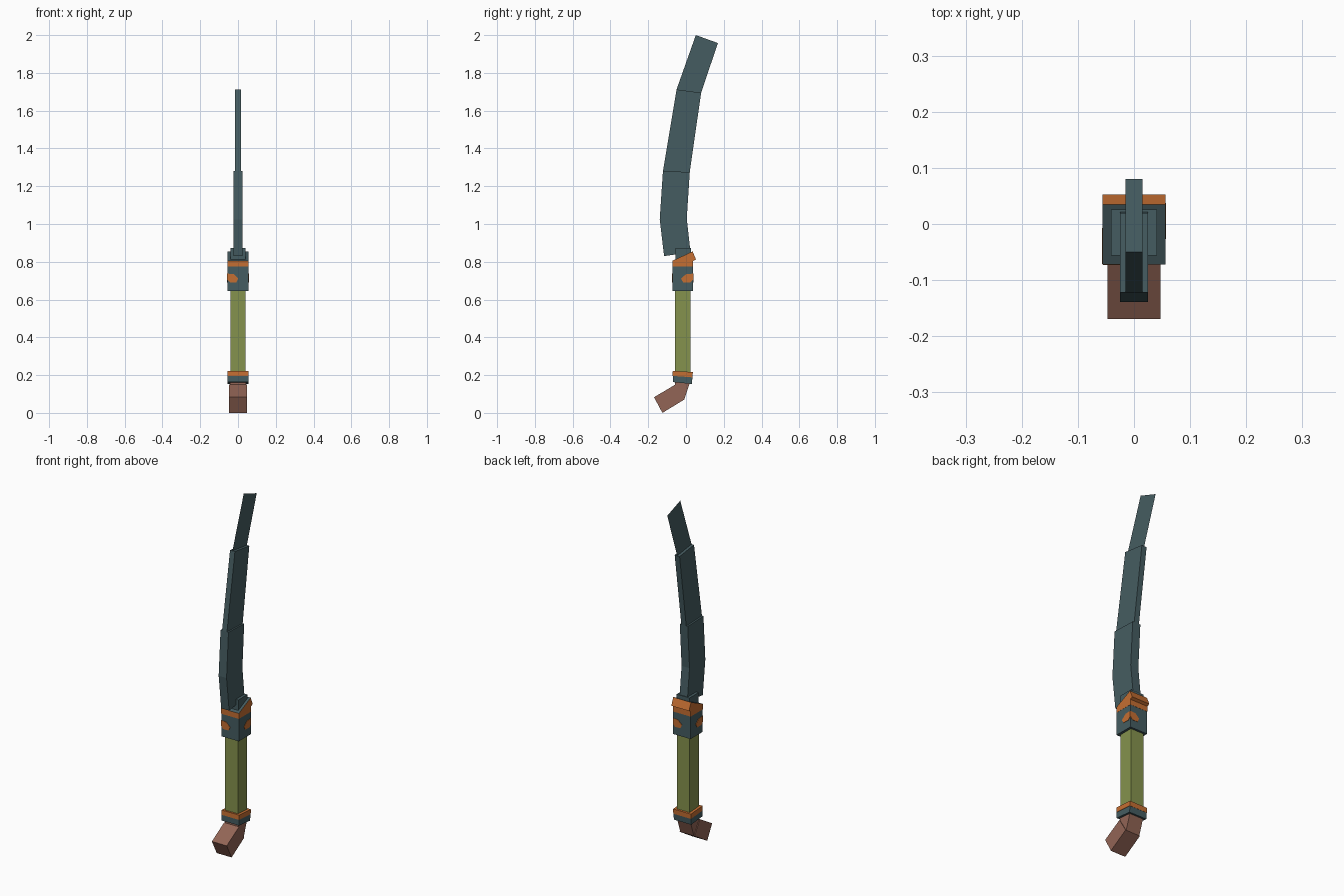
import bpy, bmesh
from mathutils import Vector

if "Cube" in bpy.data.objects:
    bpy.data.objects.remove(bpy.data.objects["Cube"])


def material(name, rgb):
    m = bpy.data.materials.new(name)
    m.diffuse_color = (*rgb, 1)
    m.use_nodes = True
    m.node_tree.nodes["Principled BSDF"].inputs["Base Color"].default_value = m.diffuse_color
    return m


SLATE = material("slate metal", (0.060, 0.108, 0.120))
ORANGE = material("copper orange", (0.56, 0.158, 0.032))
GREEN = material("olive grip", (0.235, 0.29, 0.075))
BROWN = material("brown leather", (0.29, 0.13, 0.092))


def finish(bm, name, mats):
    bmesh.ops.recalc_face_normals(bm, faces=bm.faces)
    me = bpy.data.meshes.new(name)
    bm.to_mesh(me)
    bm.free()
    for m in mats:
        me.materials.append(m)
    ob = bpy.data.objects.new(name, me)
    bpy.context.collection.objects.link(ob)
    return ob


def extruded(name, points, offset, mats):
    """Closed polygon of 3D points pushed along an offset."""
    bm = bmesh.new()
    face = bm.faces.new([bm.verts.new(p) for p in points])
    new = bmesh.ops.extrude_face_region(bm, geom=[face], use_keep_orig=True)["geom"]
    moved = [g for g in new if isinstance(g, bmesh.types.BMVert)]
    bmesh.ops.translate(bm, verts=moved, vec=offset)
    return finish(bm, name, mats)


def prism(name, profile, half, *mats):
    """Side profile in (y, z), extruded across the width."""
    return extruded(name, [(-half, y, z) for y, z in profile],
                    Vector((2 * half, 0, 0)), mats)


def box(name, half, y0, y1, z0, z1, mat):
    return prism(name, [(y0, z0), (y1, z0), (y1, z1), (y0, z1)], half, mat)


# Blade: thick base, thinner middle, flat tip
prism("blade_base", [(-0.116, 0.83), (0.024, 0.85), (0.004, 1.03), (0.02, 1.275),
                     (-0.122, 1.28), (-0.139, 1.025)], 0.025, SLATE)
prism("blade_middle", [(-0.122, 1.28), (0.02, 1.275), (0.08, 1.695),
                       (-0.05, 1.712)], 0.0155, SLATE)
bm = bmesh.new()
bm.faces.new([bm.verts.new((0, y, z)) for y, z in
              [(-0.05, 1.712), (0.08, 1.695), (0.169, 1.958), (0.052, 2.0)]])
finish(bm, "blade_tip", [SLATE])

# Socket and guard
box("blade_socket", 0.041, -0.056, 0.026, 0.79, 0.872, SLATE)
box("guard", 0.055, -0.071, 0.037, 0.645, 0.774, SLATE)
box("guard_band", 0.056, -0.072, 0.038, 0.774, 0.805, ORANGE)

# Sloped cap: copper sides, slate top
cap = prism("guard_cap", [(-0.072, 0.805), (0.036, 0.803), (0.053, 0.812),
                          (0.035, 0.855)], 0.056, ORANGE, SLATE)
for p in cap.data.polygons:
    if p.normal.z > 0.5 and p.normal.y < 0:
        p.material_index = 1

# Copper patches wrapping two opposite guard corners
PATCH = [(0, 0.704), (0.015, 0.69), (0.052, 0.691), (0.064, 0.711),
         (0.036, 0.735), (0, 0.737)]
for s, cy, label in [(1, 0.037, "back"), (-1, -0.071, "front")]:
    cx = 0.055 * s
    extruded("corner_patch_side_" + label, [(cx, cy - s * d, z) for d, z in PATCH],
             Vector((0.002 * s, 0, 0)), [ORANGE])
    extruded("corner_patch_" + label, [(cx - s * d * 0.88, cy, z) for d, z in PATCH],
             Vector((0, 0.002 * s, 0)), [ORANGE])

# Grip
box("grip", 0.041, -0.058, 0.025, 0.19, 0.65, GREEN)

# Lower collar, slightly tilted
prism("lower_collar_band", [(-0.071, 0.196), (0.035, 0.188), (0.036, 0.216),
                            (-0.07, 0.223)], 0.056, ORANGE)
prism("lower_collar", [(-0.07, 0.163), (0.031, 0.153), (0.034, 0.188),
                       (-0.07, 0.196)], 0.055, SLATE)

# Bent pommel
prism("pommel_neck", [(-0.058, 0.165), (0.02, 0.158), (-0.01, 0.07),
                      (-0.058, 0.149)], 0.043, BROWN)
prism("pommel", [(-0.169, 0.083), (-0.058, 0.149), (-0.01, 0.07),
                 (-0.125, 0.0)], 0.047, BROWN)
